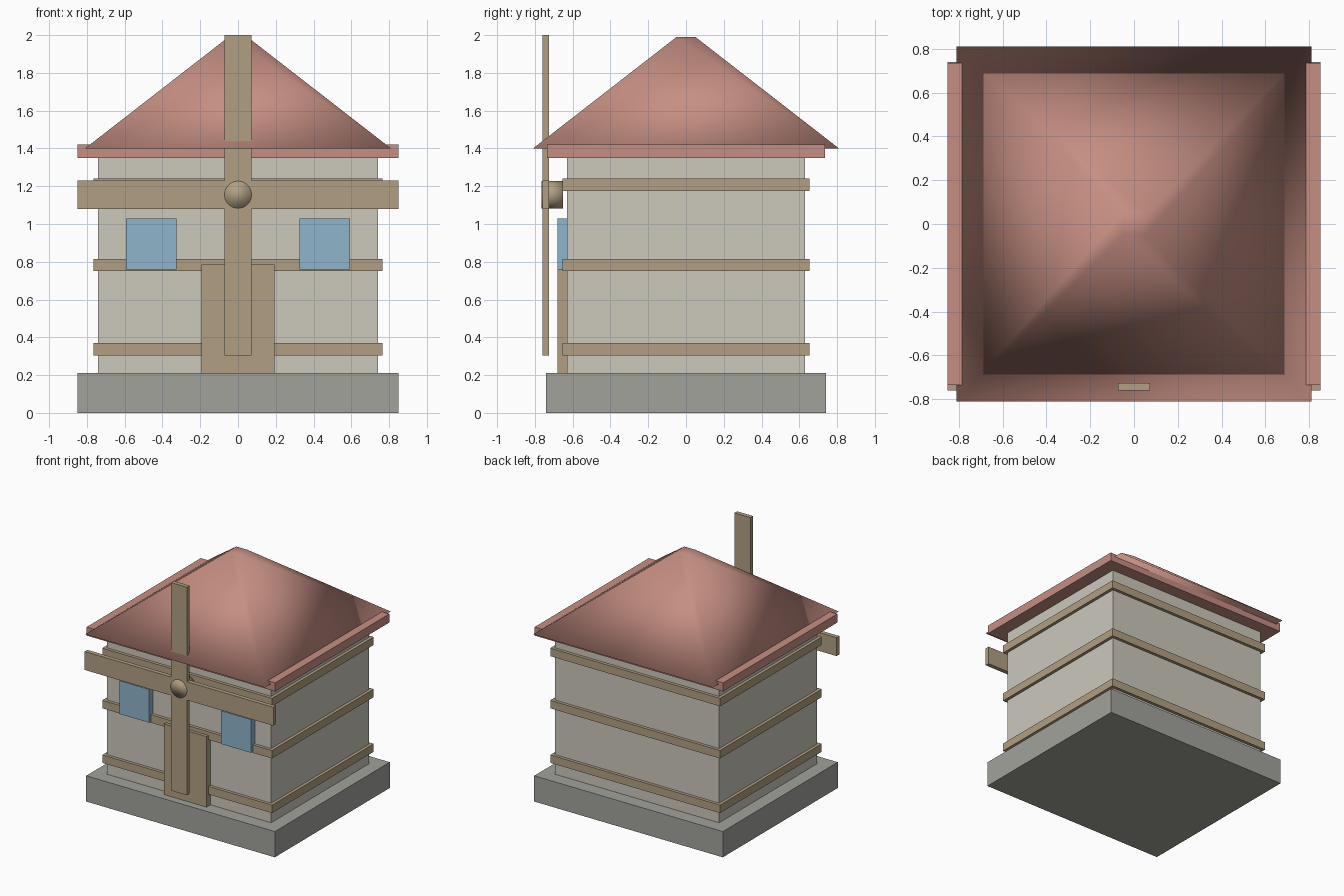
import bpy, bmesh, math
from mathutils import Matrix

if "Cube" in bpy.data.objects:
    bpy.data.objects.remove(bpy.data.objects["Cube"], do_unlink=True)


def material(name, rgb):
    col = [(c / 255 / 12.92 if c < 11 else ((c / 255 + 0.055) / 1.055) ** 2.4) for c in rgb] + [1]
    m = bpy.data.materials.new(name)
    m.use_nodes = True
    m.diffuse_color = col
    m.node_tree.nodes["Principled BSDF"].inputs["Base Color"].default_value = col
    return m


plaster = material("plaster", (204, 200, 188))
timber = material("timber", (177, 160, 130))
stone = material("stone", (162, 162, 156))
tile = material("roof_tile", (198, 143, 131))
glass = material("glass", (143, 181, 203))


def finish(name, bm, mat, smooth=False):
    bmesh.ops.recalc_face_normals(bm, faces=bm.faces)
    for f in bm.faces:
        f.smooth = smooth
    me = bpy.data.meshes.new(name)
    bm.to_mesh(me)
    bm.free()
    me.materials.append(mat)
    ob = bpy.data.objects.new(name, me)
    bpy.context.collection.objects.link(ob)
    return ob


def box(name, mat, x, y, z):
    """Box from (min, max) ranges on each axis."""
    spans = (x, y, z)
    mid = Matrix.Translation([(a + b) / 2 for a, b in spans])
    size = Matrix.Diagonal([b - a for a, b in spans] + [1])
    bm = bmesh.new()
    bmesh.ops.create_cube(bm, size=1, matrix=mid @ size)
    return finish(name, bm, mat)


def sym(half):
    return (-half, half)


# Plinth, walls and eave slab
box("plinth", stone, sym(0.85), sym(0.74), (0, 0.21))
box("walls", plaster, sym(0.74), sym(0.63), (0.21, 1.36))
box("eave_slab", tile, sym(0.85), sym(0.735), (1.35, 1.42))

# Timber bands around the walls
for label, z in (("lower", 0.305), ("middle", 0.75), ("upper", 1.175)):
    box(label + "_band", timber, sym(0.765), sym(0.655), (z, z + 0.065))

# Door and windows
front = (-0.68, -0.62)
box("door", timber, sym(0.193), front, (0.21, 0.785))
for side, s in (("right", -1), ("left", 1)):
    box(side + "_window", glass, sorted((s * 0.325, s * 0.593)), front, (0.76, 1.03))

# Four-sided hip roof with a tiny flat top, smooth all over
bm = bmesh.new()
bmesh.ops.create_cone(bm, cap_ends=True, segments=4, radius1=0.81 * math.sqrt(2),
                      radius2=0.05 * math.sqrt(2), depth=0.59,
                      matrix=Matrix.Translation((0, 0, 1.695)) @ Matrix.Rotation(math.pi / 4, 4, "Z"))
finish("roof", bm, tile, smooth=True)

# Cross of sail boards with its hub
board = (-0.76, -0.725)
box("upright_sail", timber, sym(0.072), board, (0.305, 2.0))
box("cross_sail", timber, sym(0.85), board, (1.08, 1.23))
bm = bmesh.new()
bmesh.ops.create_cone(bm, cap_ends=True, segments=32, radius1=0.072, radius2=0.072, depth=0.115,
                      matrix=Matrix.Translation((0, -0.7075, 1.155)) @ Matrix.Rotation(math.pi / 2, 4, "X"))
finish("hub", bm, timber, smooth=True)
